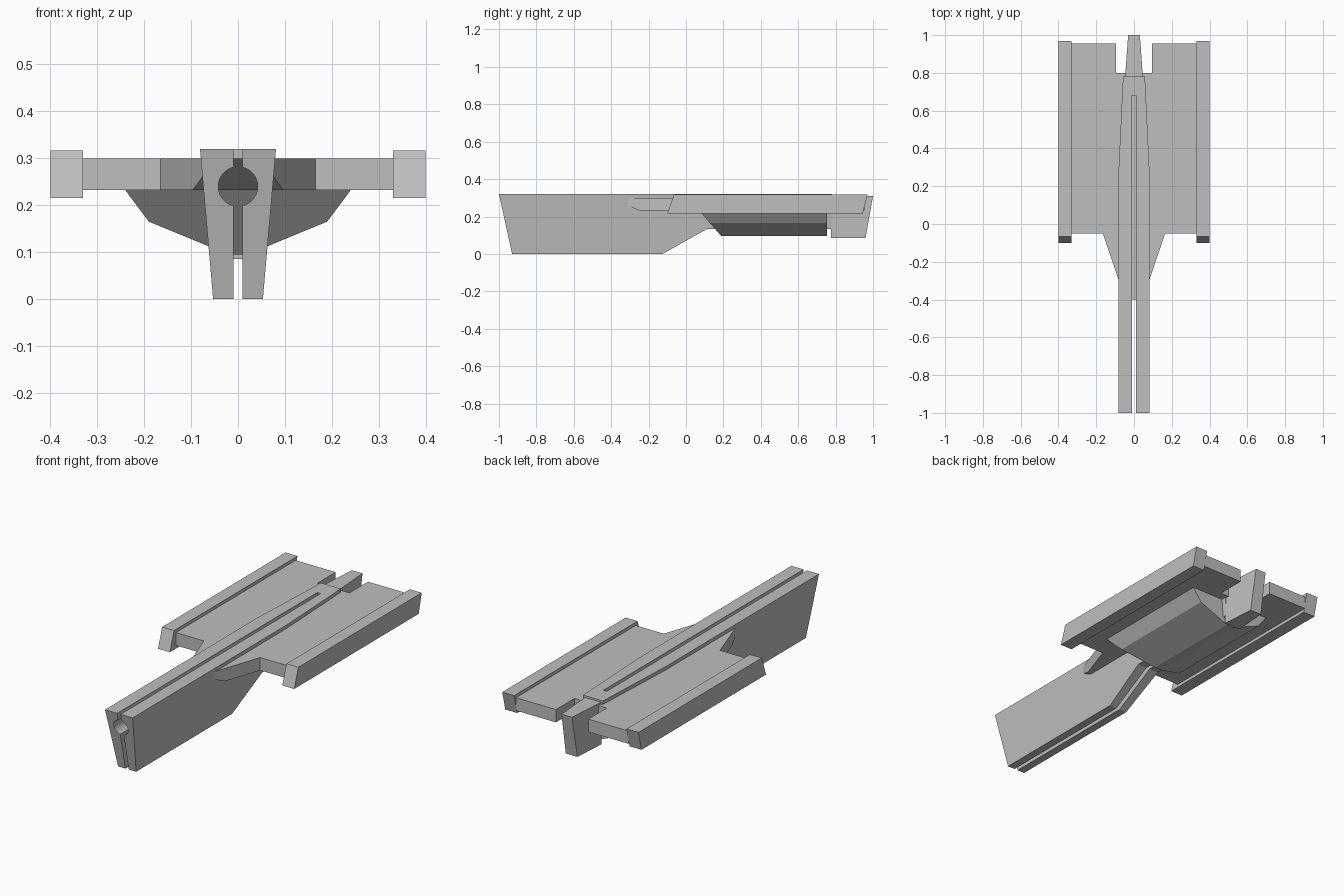
import bpy, bmesh, math

if "Cube" in bpy.data.objects:
    bpy.data.objects.remove(bpy.data.objects["Cube"])

grey = bpy.data.materials.new("plain_grey")
grey.diffuse_color = (0.52, 0.52, 0.52, 1)
grey.use_nodes = True
grey.node_tree.nodes["Principled BSDF"].inputs["Base Color"].default_value = grey.diffuse_color


def loft(name, sections):
    """Skin matching closed cross-sections and cap both ends."""
    bm = bmesh.new()
    rings = [[bm.verts.new(p) for p in s] for s in sections]
    n = len(rings[0])
    for a, b in zip(rings, rings[1:]):
        for i in range(n):
            j = (i + 1) % n
            bm.faces.new((a[i], a[j], b[j], b[i]))
    bm.faces.new(rings[0])
    bm.faces.new(rings[-1][::-1])
    bmesh.ops.recalc_face_normals(bm, faces=bm.faces)
    me = bpy.data.meshes.new(name)
    bm.to_mesh(me)
    bm.free()
    me.materials.append(grey)
    ob = bpy.data.objects.new(name, me)
    bpy.context.collection.objects.link(ob)
    return ob


def cut(target, cutter):
    mod = target.modifiers.new("cut", 'BOOLEAN')
    mod.operation = 'DIFFERENCE'
    mod.solver = 'EXACT'
    mod.object = cutter
    bpy.context.view_layer.objects.active = target
    bpy.ops.object.modifier_apply(modifier=mod.name)
    bpy.data.objects.remove(cutter)


# Deck: flat plate with a notched rear and a tapered, undercut nose
def deck_outline(y_nose, z):
    x_nose = 0.165 + (y_nose + 0.05) * 0.34
    half = [(x_nose, y_nose), (0.165, -0.05), (0.33, -0.05),
            (0.33, 0.955), (0.095, 0.955), (0.095, 0.80)]
    pts = half + [(-x, y) for x, y in reversed(half)]
    return [(x, y, z) for x, y in pts]


loft("deck", [deck_outline(-0.25, 0.232), deck_outline(-0.40, 0.30)])

# Side rails with raked ends
rail = [(-0.065, 0.317), (0.97, 0.317), (0.945, 0.215), (-0.10, 0.215)]
for side, label in ((1, "right"), (-1, "left")):
    loft(label + "_rail",
         [[(side * x, y, z) for y, z in rail] for x in (0.33, 0.40)])

# Underbody: faceted keel below the deck with a sloping front
hull = [(0.24, 0.232), (0.19, 0.165), (0.02, 0.095)]
hull += [(-x, z) for x, z in reversed(hull)]
loft("underbody", [
    [(x, 0.07 + (0.232 - z) * 0.87, z) for x, z in hull],
    [(x, 0.755, z) for x, z in hull]])


# Central blade: narrower toward the bottom and toward the rear
def blade_section(y_top, y_low, z_low, narrow=0.0):
    top = 0.081 - narrow
    low = 0.053 + 0.0875 * z_low - narrow
    return [(-top, y_top, 0.32), (top, y_top, 0.32),
            (low, y_low, z_low), (-low, y_low, z_low)]


blade = loft("central_blade", [
    blade_section(-1.0, -0.93, 0.0),
    blade_section(-0.125, -0.125, 0.0),
    blade_section(0.11, 0.11, 0.132),
    blade_section(0.30, 0.30, 0.132),
    blade_section(0.78, 0.78, 0.132, 0.023)])

# Lengthwise slot and round bore through the blade
slot = [(-0.01, -0.1), (0.01, -0.1), (0.01, 0.5), (-0.01, 0.5)]
bore = [(0.042 * math.cos(math.tau * i / 32),
         0.24 + 0.042 * math.sin(math.tau * i / 32)) for i in range(32)]
for shape, y_end in ((slot, 0.68), (bore, 0.67)):
    cut(blade, loft("cutter", [[(x, y, z) for x, z in shape]
                               for y in (-1.1, y_end)]))

# Rear fin: tapered block with a raked back
loft("rear_fin", [
    [(-0.047, 0.775, 0.31), (0.047, 0.775, 0.31),
     (0.047, 0.775, 0.085), (-0.047, 0.775, 0.085)],
    [(-0.031, 1.0, 0.31), (0.031, 1.0, 0.31),
     (0.034, 0.96, 0.085), (-0.034, 0.96, 0.085)]])

# Crisp edges, with only the bore shaded smooth
bpy.ops.object.select_all(action='DESELECT')
blade.select_set(True)
bpy.context.view_layer.objects.active = blade
bpy.ops.object.shade_smooth_by_angle(angle=math.radians(15))
